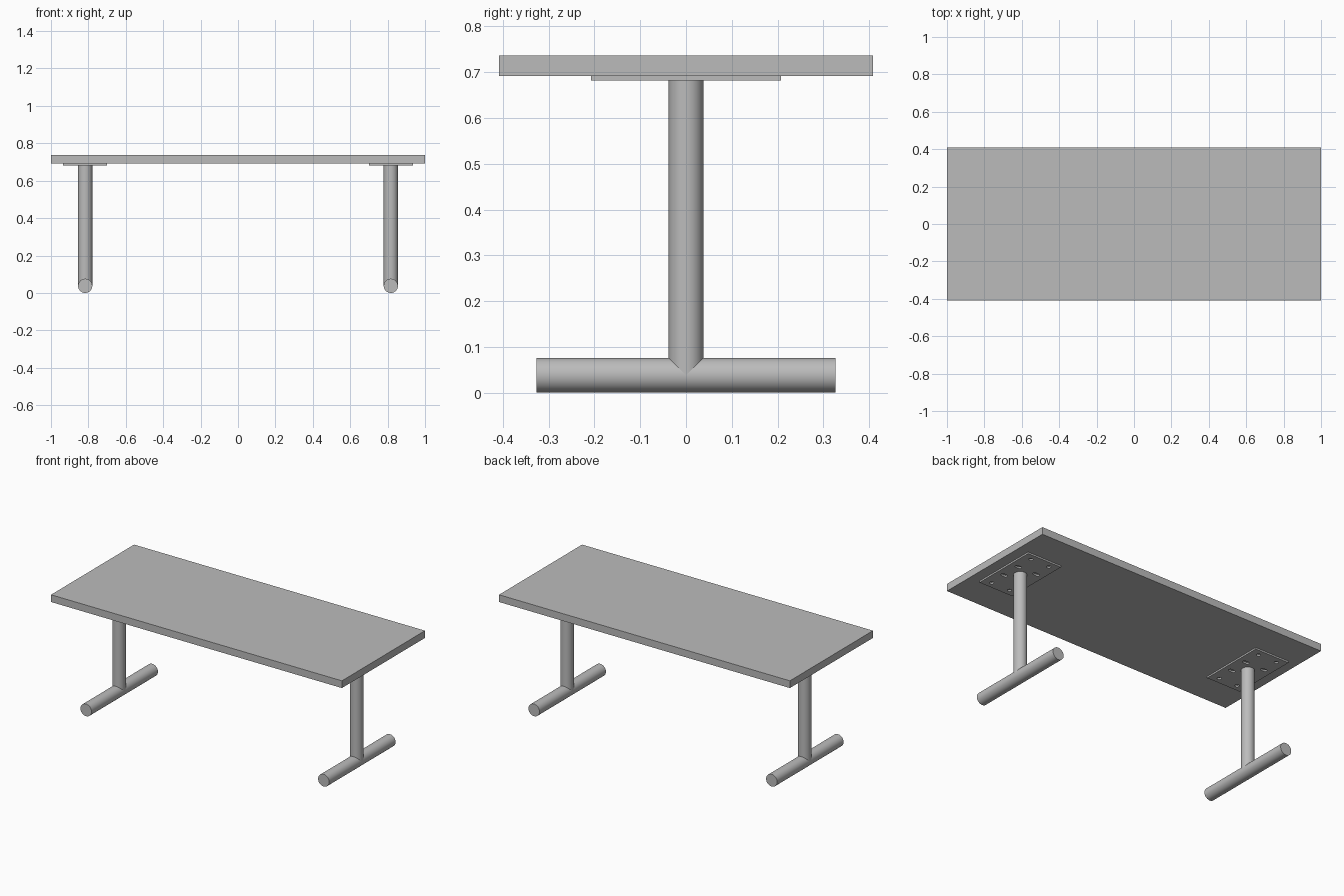
import bpy
import math

cube = bpy.data.objects.get("Cube")
if cube:
    bpy.data.objects.remove(cube, do_unlink=True)

grey = bpy.data.materials.new("plain_grey")
grey.use_nodes = True
grey.diffuse_color = (0.5, 0.5, 0.5, 1)
grey.node_tree.nodes["Principled BSDF"].inputs["Base Color"].default_value = (0.5, 0.5, 0.5, 1)


def finish(name):
    ob = bpy.context.object
    ob.name = name
    ob.data.materials.append(grey)
    return ob


def box(name, size, loc):
    bpy.ops.mesh.primitive_cube_add(size=1, location=loc)
    bpy.context.object.scale = size
    bpy.ops.object.transform_apply(location=False, rotation=False, scale=True)
    return finish(name)


def tube(name, radius, length, loc, rot=(0, 0, 0), sides=48):
    bpy.ops.mesh.primitive_cylinder_add(vertices=sides, radius=radius, depth=length,
                                        location=loc, rotation=rot)
    ob = finish(name)
    bpy.ops.object.shade_smooth_by_angle(angle=math.radians(30))
    return ob


def cut_hole(plate, loc, radius, stretch):
    # Round hole, or a slot when stretched along x
    cutter = tube("hole_cutter", radius, 0.05, loc, sides=24)
    for v in cutter.data.vertices:
        if abs(v.co.x) > 0.0001:
            v.co.x += math.copysign(stretch, v.co.x)
    mod = plate.modifiers.new("hole", 'BOOLEAN')
    mod.object = cutter
    mod.solver = 'EXACT'
    bpy.context.view_layer.objects.active = plate
    bpy.ops.object.modifier_apply(modifier=mod.name)
    bpy.data.objects.remove(cutter, do_unlink=True)


# Table top
box("table_top", (2, 0.816, 0.045), (0, 0, 0.7145))

LEG_X, RADIUS = 0.817, 0.038
for side, label in ((1, "left"), (-1, "right")):
    x = side * LEG_X
    # Mounting plate with round corner holes and inner slots
    plate = box(label + "_mounting_plate", (0.235, 0.416, 0.01), (x, 0, 0.687))
    for sx in (-1, 1):
        for sy in (-1, 1):
            cut_hole(plate, (x + sx * 0.064, sy * 0.168, 0.687), 0.012, 0)
            cut_hole(plate, (x + sx * 0.064, sy * 0.06, 0.687), 0.011, 0.01)
    # Upright and floor bar
    tube(label + "_leg", RADIUS, 0.644, (x, 0, 0.36))
    tube(label + "_foot", RADIUS, 0.652, (x, 0, RADIUS), (math.pi / 2, 0, 0))
